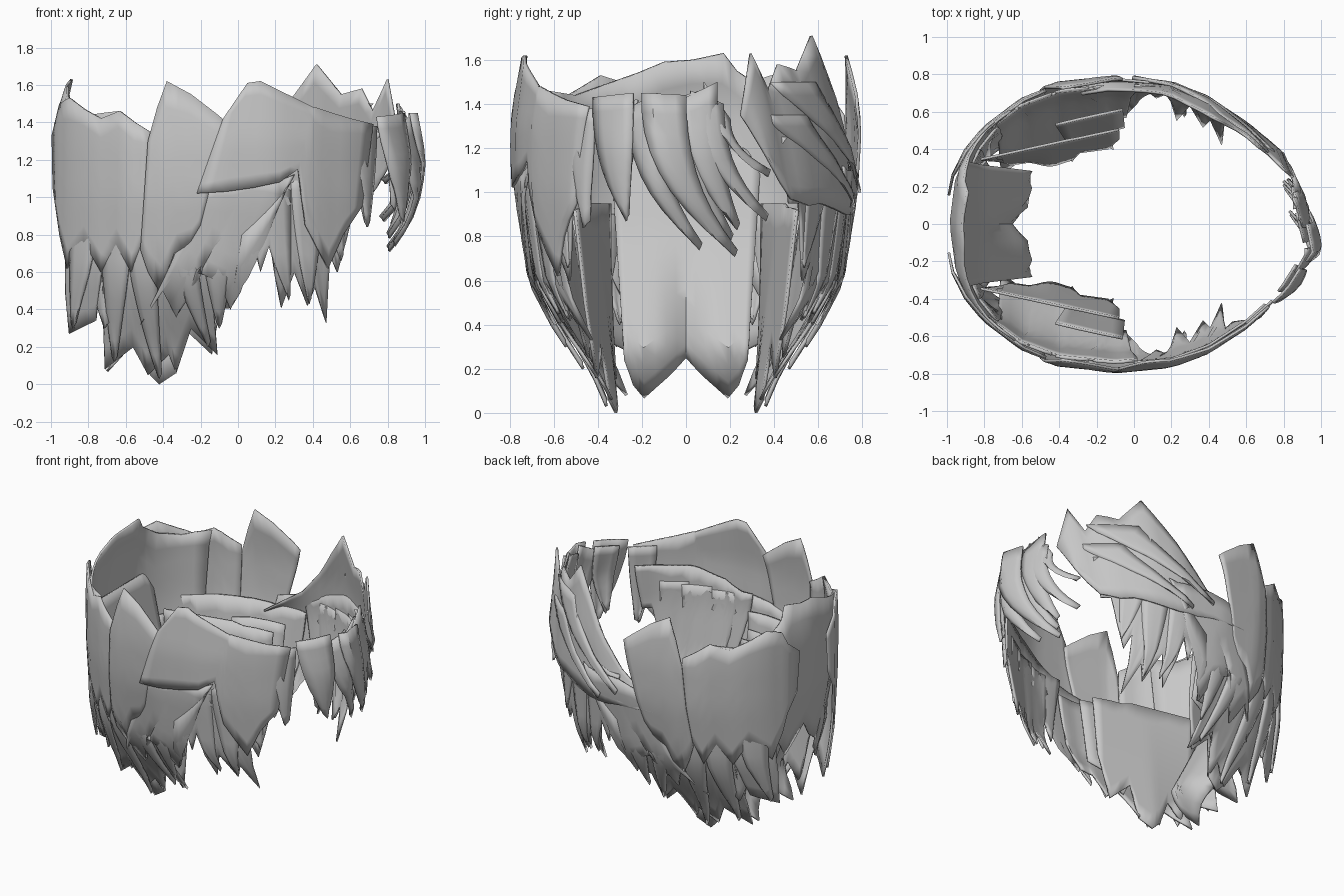
import bpy, math

hair = bpy.data.materials.new("hair grey")
hair.diffuse_color = (0.575, 0.575, 0.575, 1)


def interp(table, v):
    """Piecewise linear lookup."""
    if v <= table[0][0]:
        return table[0][1]
    for (a, fa), (b, fb) in zip(table, table[1:]):
        if v <= b:
            return fa + (fb - fa) * (v - a) / (b - a)
    return table[-1][1]


# plan outline of the head and its taper with height
HALF = [(-1, .1), (-.97, .26), (-.9, .4), (-.8, .52), (-.6, .67), (-.4, .745), (-.1, .775), (.2, .745),
        (.4, .67), (.6, .54), (.7, .45), (.8, .36), (.9, .24)]
TAPER = [(0, .42), (.2, .56), (.4, .75), (.6, .9), (1, .99), (1.3, 1), (1.7, .94)]
BACK = [(0, .98), (.25, .95), (.4, .88), (.52, .78), (.6, .68), (.7, .52)]
BACK_TAPER = [(.2, .76), (.6, .9), (1, .985), (1.4, 1), (1.65, .92)]
NAPE = [(.07, -.7), (.18, -.6), (.3, -.55), (.5, -.66), (.8, -.82), (1.2, -.93)]
FRONT = [(-.45, .74), (-.35, .85), (-.15, .985), (.1, .93), (.3, .86), (.45, .75)]
FRONT_TAPER = [(.7, .87), (.85, .95), (1, .985), (1.2, 1), (1.5, .95)]


def curtain_y(x, z):
    """Straight inner curtain, leaning inward towards its tips."""
    low, high = .31 + max(0, x + .45) * .25, .35 + (x + .8) * .22
    return low + (high - low) * z / .95


def place(side, u, z, off):
    if side == "right":
        return (u, -(interp(HALF, u) * interp(TAPER, z) + off), z)
    if side == "left":
        return (u, interp(HALF, u) * interp(TAPER, z) + off, z)
    if side == "right_inner":
        return (u, -curtain_y(u, z) - off, z)
    if side == "left_inner":
        return (u, curtain_y(u, z) + off, z)
    if side == "back":
        return (-(interp(BACK, abs(u)) * interp(BACK_TAPER, z) + off), u, z)
    if side == "nape":
        crease = .1 * max(0, 1 - abs(u) / .12) * max(0, 1 - abs(z - .3) / .5)
        return (interp(NAPE, z) - crease, u, z)
    return (interp(FRONT, u) * interp(FRONT_TAPER, z) + off, u, z)


def sheet(name, side, cols, off=(0, 0), bend=1.0, bulge=0.0, rows=9, sub=2):
    """Sheet of hair: each column runs from (u, z) at the root to (u, z) at the end."""
    full = []
    for a, b in zip(cols, cols[1:]):
        full += [[p + (q - p) * i / sub for p, q in zip(a, b)] for i in range(sub)]
    full.append(cols[-1])
    n = len(full)
    verts, faces = [], []
    for i, (u0, z0, u1, z1) in enumerate(full):
        for j in range(rows):
            t = j / (rows - 1)
            o = off[0] + (off[1] - off[0]) * t + bulge * math.sin(math.pi * i / (n - 1)) * min(1, 2 * t)
            verts.append(place(side, u0 + (u1 - u0) * t ** bend, z0 + (z1 - z0) * t, o))
    for i in range(n - 1):
        for j in range(rows - 1):
            k = i * rows + j
            faces.append((k, k + 1, k + rows + 1, k + rows))
    me = bpy.data.meshes.new(name)
    me.from_pydata(verts, [], faces)
    me.materials.append(hair)
    ob = bpy.data.objects.new(name, me)
    bpy.context.collection.objects.link(ob)
    bpy.context.view_layer.objects.active = ob
    ob.select_set(True)
    bpy.ops.object.shade_smooth_by_angle(angle=math.radians(40))
    ob.select_set(False)
    mod = ob.modifiers.new("thickness", "SOLIDIFY")
    mod.thickness = .014
    mod.offset = 0
    return ob


def lock(name, side, u0, u1, z, tip_u, tip_z, off=(0, 0), bend=1.7, bulge=.025, ztop2=None):
    """Single pointed lock: two root corners meeting at one tip."""
    m, z2 = (u0 + u1) / 2, z if ztop2 is None else ztop2
    sheet(name, side, [(u0, z, tip_u - .01, tip_z + .03), (m, (z + z2) / 2, tip_u, tip_z),
                       (u1, z2, tip_u + .01, tip_z + .03)], off, bend, bulge)


# parts shared by both sides
for s in ("right", "left"):
    sheet(s + "_rear_panel", s, [
        (-.99, 1.33, -.985, 1.05), (-.95, 1.5, -.95, .8), (-.9, 1.53, -.91, .62), (-.82, 1.47, -.82, .76),
        (-.73, 1.42, -.73, .6), (-.63, 1.46, -.65, .75), (-.55, 1.4, -.57, .6), (-.47, 1.35, -.48, .85)])
    sheet(s + "_crown_panel", s, [
        (-.48, 1.3, -.52, .72), (-.43, 1.48, -.48, .6), (-.38, 1.62, -.42, .5), (-.25, 1.55, -.34, .7),
        (-.12, 1.45, -.26, .75), (-.06, 1.4, -.2, .85)], (.015, .01))
    # swept layer under the temple
    sheet(s + "_swept_layer", s, [
        (-.22, 1.05, -.52, .32), (-.1, 1.08, -.4, .5), (0, 1.1, -.33, .36), (.08, 1.1, -.22, .6),
        (.16, 1.1, -.1, .55), (.25, 1.1, -.04, .4), (.3, 1.12, .02, .8)], (.005, .015), 1.3)
    # inner curtain behind the ear, with a folded front edge
    sheet(s + "_inner_curtain", s + "_inner", [
        (-.82, .95, -.72, .45), (-.68, .95, -.66, .14), (-.6, .95, -.56, .25), (-.52, .95, -.48, .06),
        (-.44, .95, -.42, .0), (-.36, .95, -.33, .06), (-.28, .93, -.29, .3), (-.2, .93, -.14, .16),
        (-.08, .92, -.08, .5)], (0, 0), 1.4)
    sheet(s + "_curtain_fold", s + "_inner", [
        (-.42, .93, -.36, .4), (-.3, .95, -.28, .25), (-.18, .95, -.18, .4), (-.06, .94, -.05, .45)],
        (.1, .06))
    # pointed lower layer behind the side panels
    sheet(s + "_lower_layer", s, [
        (-.92, 1.0, -.92, .5), (-.88, 1.0, -.9, .27), (-.8, 1.0, -.76, .34), (-.74, 1.0, -.73, .62),
        (-.7, 1.0, -.71, .08), (-.6, 1.0, -.56, .2), (-.55, 1.0, -.48, .05), (-.46, 1.0, -.37, .16),
        (-.4, 1.0, -.33, .06), (-.32, 1.0, -.25, .3), (-.24, 1.0, -.11, .16), (-.16, 1.0, -.13, .4),
        (-.06, 1.0, -.04, .41), (.02, 1.0, .0, .75)], (-.03, -.01), 1.4, sub=3)
    # separate pointed locks over the lower layer
    for i, (a, b, z, tu, tz) in enumerate([
            (-.9, -.74, 1.0, -.88, .3), (-.74, -.56, 1.0, -.66, .12), (-.62, -.44, 1.0, -.42, .03),
            (-.42, -.24, 1.0, -.16, .2), (-.22, .0, 1.0, -.1, .3)]):
        lock(f"{s}_lower_lock_{i}", s, a, b, z, tu, tz, (-.025, .02), 1.7, .015)
    # jagged layer in front of the ear
    sheet(s + "_ear_layer", s, [
        (.0, 1.12, .06, .85), (.08, 1.12, .12, .6), (.15, 1.15, .17, .75), (.2, 1.18, .23, .41),
        (.26, 1.2, .3, .6), (.31, 1.22, .37, .42), (.36, 1.24, .41, .52), (.41, 1.25, .47, .33),
        (.46, 1.25, .49, .7), (.52, 1.25, .53, .6), (.58, 1.25, .58, .78), (.64, 1.25, .62, .95),
        (.7, 1.25, .67, .95)], (-.02, 0), 1.5)
    for i, (a, b, z, tu, tz) in enumerate([
            (.1, .28, 1.1, .27, .45), (.28, .46, 1.12, .38, .43), (.42, .58, 1.14, .55, .66)]):
        lock(f"{s}_ear_lock_{i}", s, a, b, z, tu, tz, (-.018, .01), 1.7, .0)

# right temple panel
sheet("right_temple_panel", "right", [
    (-.08, 1.42, -.22, 1.02), (.05, 1.61, -.06, 1.03), (.12, 1.62, .08, 1.05), (.26, 1.55, .22, 1.08),
    (.4, 1.48, .32, 1.15), (.41, 1.48, .36, .85), (.5, 1.45, .48, .62), (.6, 1.42, .56, .8),
    (.72, 1.39, .66, .95)], (.015, .02))
lock("right_temple_lock", "right", .6, .74, 1.38, .69, .84)

# left temple, swept back to a long point
sheet("left_temple_panel", "left", [
    (.85, 1.35, .8, 1.15), (.8, 1.63, .74, 1.05), (.72, 1.46, .68, .97), (.66, 1.58, .58, .94),
    (.55, 1.55, .5, .95), (.42, 1.71, .36, .92), (.28, 1.52, .24, .9), (.15, 1.33, .1, .9),
    (0, 1.15, -.02, .92), (-.28, .95, -.28, .93)], (-.05, .015))
lock("left_temple_lock_upper", "left", .45, .72, 1.5, .0, 1.0, (-.035, .02), 1.3, .01)
lock("left_temple_lock_lower", "left", .55, .78, 1.35, .15, .93, (-.025, .02), 1.3, .01)

# back of the head and nape
sheet("back_panel", "back", [
    (-.62, 1.46, -.58, .75), (-.5, 1.44, -.48, .55), (-.36, 1.49, -.4, .75), (-.22, 1.54, -.28, .5),
    (-.1, 1.59, -.13, .6), (.03, 1.6, .0, .75), (.17, 1.63, .12, .55), (.23, 1.55, .24, .7),
    (.36, 1.46, .36, .48), (.5, 1.42, .5, .75), (.62, 1.45, .58, .62)])
sheet("nape", "nape", [
    (-.34, 1.15, -.28, .24), (-.26, 1.2, -.24, .13), (-.2, 1.2, -.19, .07), (-.1, 1.2, -.09, .16),
    (0, 1.2, 0, .25), (.1, 1.2, .09, .16), (.2, 1.2, .19, .07), (.26, 1.2, .24, .13),
    (.34, 1.15, .28, .24)], rows=16)
for i, (a, b, tu) in enumerate([(-.52, -.3, -.42), (.3, .52, .42), (-.4, -.2, -.3), (.2, .4, .3)]):
    lock(f"back_lock_{i}", "back", a, b, .9, tu, .3 if i < 2 else .4, (-.02, .0))

# fringe locks, curving to the left
for i, (a, b, z, z2, tu, tz, o) in enumerate([
        (-.42, -.24, 1.43, 1.45, -.27, .87, 0), (-.36, -.22, 1.4, 1.42, -.3, .93, -.04),
        (-.26, -.13, 1.38, 1.45, .06, .74, -.02), (-.2, .0, 1.45, 1.44, .22, .71, .01),
        (-.1, .06, 1.41, 1.46, .2, .78, -.03), (-.02, .14, 1.42, 1.5, .23, .83, -.02),
        (.02, .17, 1.46, 1.4, .36, .87, -.02), (.08, .2, 1.5, 1.33, .37, 1.07, -.03)]):
    lock(f"fringe_lock_{i}", "front", a, b, z, tu, tz, (o, o), 2.4, .02, z2)
